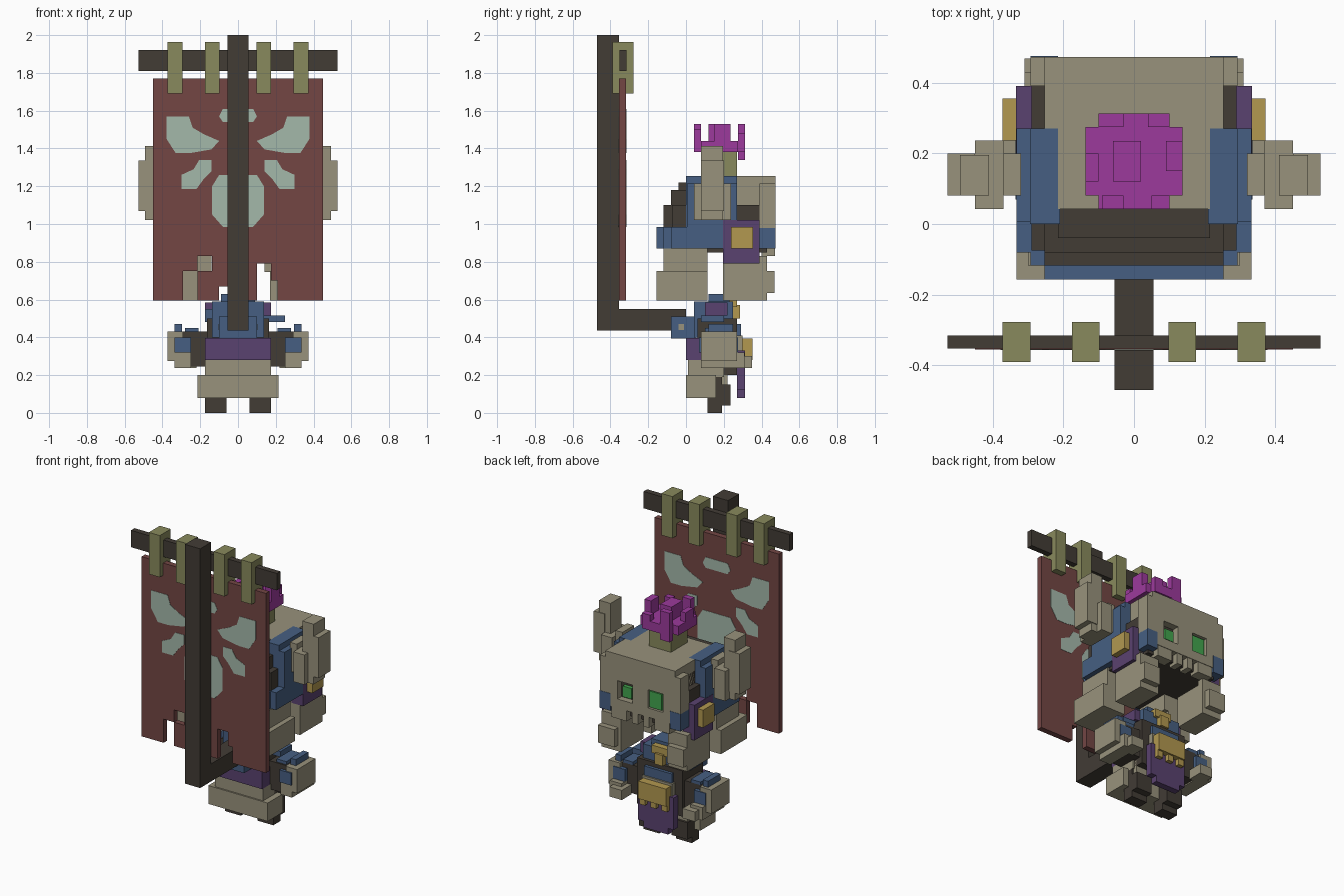
import bpy, bmesh
from mathutils import Vector


def material(name, r, g, b):
    m = bpy.data.materials.new(name)
    lin = [((c / 255 + 0.055) / 1.055) ** 2.4 for c in (r, g, b)]
    m.diffuse_color = (*lin, 1)
    return m


DARK = material("dark_wood", 66, 60, 53)
OLIVE = material("olive_strap", 137, 138, 93)
RED = material("banner_red", 115, 70, 68)
MINT = material("pale_mint", 164, 184, 170)
BONE = material("bone", 152, 146, 124)
BLUE = material("steel_blue", 70, 95, 130)
PURPLE = material("purple_cloth", 90, 66, 112)
GOLD = material("gold", 178, 152, 80)
MAGENTA = material("magenta_hair", 156, 58, 156)
GREEN = material("green_eye", 66, 165, 78)


def finish(name, bm, mat):
    bmesh.ops.recalc_face_normals(bm, faces=bm.faces)
    me = bpy.data.meshes.new(name)
    bm.to_mesh(me)
    bm.free()
    me.materials.append(mat)
    ob = bpy.data.objects.new(name, me)
    bpy.context.collection.objects.link(ob)
    return ob


def blocks(name, mat, *boxes, mirror=False):
    """Each box is x0, x1, y0, y1, z0, z1; mirror repeats it across x."""
    bm = bmesh.new()
    for x0, x1, y0, y1, z0, z1 in boxes:
        for a, b in ([(x0, x1), (-x1, -x0)] if mirror else [(x0, x1)]):
            vs = bmesh.ops.create_cube(bm, size=1)["verts"]
            bmesh.ops.scale(bm, verts=vs, vec=(b - a, y1 - y0, z1 - z0))
            bmesh.ops.translate(bm, verts=vs, vec=((a + b) / 2, (y0 + y1) / 2, (z0 + z1) / 2))
    return finish(name, bm, mat)


def emblem(name, outline, mirror=False):
    """Flat shape let through the banner cloth."""
    bm = bmesh.new()
    for s in ((1, -1) if mirror else (1,)):
        f = bm.faces.new([bm.verts.new((s * x, -0.357, z)) for x, z in outline])
        ext = bmesh.ops.extrude_face_region(bm, geom=[f], use_keep_orig=True)
        vs = [v for v in ext["geom"] if isinstance(v, bmesh.types.BMVert)]
        bmesh.ops.translate(bm, verts=vs, vec=Vector((0, 0.041, 0)))
    finish(name, bm, MINT)


# Banner pole, crossbar and straps
blocks("banner_pole", DARK, (-.055, .055, -.47, -.356, .435, 2), (-.055, .055, -.36, 0, .435, .55))
blocks("crossbar", DARK, (-.528, .528, -.352, -.315, 1.81, 1.92))
blocks("banner_straps", OLIVE, (.097, .175, -.39, -.277, 1.69, 1.963),
       (.293, .372, -.39, -.277, 1.69, 1.963), mirror=True)

# Ragged cloth, built as strips with differing lower ends
strips = [(-.45, -.29, .595), (-.29, -.215, .75), (-.215, -.137, .83), (-.137, -.1, .595),
          (-.1, -.055, .67), (-.055, .1, .595), (.1, .175, .79), (.175, .21, .7), (.21, .45, .595)]
blocks("banner_cloth", RED, (-.215, -.137, -.355, -.318, .595, .75),
       *[(a, b, -.355, -.318, z, 1.77) for a, b, z in strips])
emblem("emblem_upper_wing", [(.378, 1.57), (.26, 1.57), (.24, 1.51), (.18, 1.475), (.1, 1.44),
                             (.14, 1.395), (.255, 1.375), (.33, 1.375), (.378, 1.45)], True)
emblem("emblem_lower_wing", [(.3, 1.185), (.3, 1.26), (.235, 1.29), (.205, 1.34), (.14, 1.34),
                             (.14, 1.28), (.18, 1.24), (.22, 1.185)], True)
emblem("emblem_crest", [(-.08, 1.61), (.08, 1.61), (.1, 1.57), (.08, 1.54), (-.08, 1.54), (-.1, 1.57)])
emblem("emblem_body", [(-.1, 1.26), (.1, 1.26), (.137, 1.2), (.137, 1.05), (.08, .985),
                       (-.08, .985), (-.137, 1.05), (-.137, 1.2)])

# Skull: crown, brow above the eyes, cheeks, nose bridge and teeth
blocks("skull", BONE, (-.215, .215, .043, .435, 1.1, 1.253), (-.215, .215, .4, .473, 1.08, 1.253),
       (-.055, .055, .4, .473, .9, 1.09), (-.215, -.165, .4, .473, .9, 1.09),
       (.165, .215, .4, .473, .9, 1.09), (-.215, .215, .4, .473, .9, .96))
blocks("skull_side", BONE, (.2, .253, .27, .473, 1.1, 1.253), (.2, .293, .39, .473, .98, 1.215), mirror=True)
blocks("teeth", BONE, (.02, .06, .4, .47, .83, .91), (.1, .21, .4, .47, .83, .91), mirror=True)
blocks("eye_sockets", DARK, (.05, .17, .38, .425, .94, 1.1), mirror=True)
blocks("large_eye", GREEN, (-.15, -.06, .42, .465, .965, 1.07))
blocks("small_eye", GREEN, (.075, .14, .42, .455, .975, 1.045))

# Dark hood wrapped round the back of the skull
blocks("hood", DARK, (-.215, .215, -.04, .3, .98, 1.22), (-.253, .253, -.08, .39, .98, 1.18),
       (-.29, .29, -.075, .39, .85, 1.1), (-.253, .253, -.118, .4, .85, 1.1),
       (-.253, .253, .3, .43, .85, 1.06))
blocks("helmet_band", BLUE, (-.253, .253, -.157, -.1, .87, .983), (-.293, .293, -.118, .1, .87, .983),
       (-.332, .332, -.08, .275, .87, .983))
blocks("cheek_band", BLUE, (.215, .293, .39, .475, .87, .983), mirror=True)
blocks("horn_mount", BLUE, (.21, .295, .0, .27, .98, 1.253), (.21, .332, .005, .27, .98, 1.215), mirror=True)
blocks("horns", BONE, (.32, .37, .08, .2, 1.06, 1.25), (.37, .45, .043, .237, 1.02, 1.215),
       (.41, .492, .08, .195, 1.02, 1.413), (.45, .528, .08, .2, 1.07, 1.335), mirror=True)
blocks("shoulder_cuff", PURPLE, (.25, .334, .197, .39, .79, 1.02), mirror=True)
blocks("shoulder_stud", GOLD, (.32, .372, .237, .355, .87, .985), mirror=True)

# Hanging fists, front pair and rear pair
blocks("front_fists", BONE, (.17, .31, .197, .39, .595, .8), (.19, .31, .3, .468, .635, .75),
       (.17, .31, .39, .43, .595, .83), mirror=True)
blocks("rear_fists", BONE, (.14, .3, -.118, .115, .745, .87), (.17, .333, -.157, .115, .595, .75), mirror=True)

# Topknot with tied base and spikes
blocks("topknot_tie", OLIVE, (-.08, .08, .1, .27, 1.25, 1.39))
blocks("topknot", MAGENTA, (-.1, .1, .043, .313, 1.38, 1.44), (-.137, .137, .08, .275, 1.38, 1.44),
       (-.09, -.03, .043, .08, 1.4, 1.53), (.05, .1, .043, .08, 1.4, 1.5),
       (-.06, .02, .12, .235, 1.4, 1.53), (-.137, -.1, .12, .2, 1.4, 1.5),
       (.09, .137, .15, .235, 1.4, 1.53), (-.1, -.03, .275, .313, 1.34, 1.53),
       (.04, .1, .275, .313, 1.38, 1.48))

# Torso and its armour
blocks("torso", DARK, (-.165, .165, .06, .27, .2, .5))
blocks("chest_armour", BLUE, (-.137, .137, .043, .25, .4, .59), (-.09, .09, .12, .23, .55, .63),
       (-.175, -.12, .08, .2, .48, .55), (.12, .25, .08, .2, .48, .515),
       (-.1, .1, .25, .29, .4, .47))
blocks("collar_cloth", PURPLE, (-.175, .175, .1, .22, .515, .585))
blocks("collar_gem", GOLD, (-.06, .06, .18, .27, .56, .61), (-.03, .03, .24, .285, .5, .57))
blocks("pole_bracket", BLUE, (-.1, .1, -.08, .05, .395, .51))
blocks("bracket_pins", BONE, (.09, .104, -.04, -.01, .44, .47), mirror=True)
blocks("back_sash", PURPLE, (-.175, .175, .0, .08, .28, .397))
blocks("belly", BONE, (-.11, .11, .25, .3, .3, .41))
blocks("belt_roll", BONE, (-.215, .215, .0, .16, .08, .2), (-.175, .175, .01, .2, .19, .28))
blocks("belt_buckle", GOLD, (-.1, .1, .29, .352, .28, .395), (-.1, -.06, .3, .34, .24, .29),
       (-.02, .02, .3, .34, .24, .29), (.06, .1, .3, .34, .24, .29))
blocks("loincloth", PURPLE, (-.13, .13, .27, .313, .12, .33), (-.09, .09, .27, .313, .08, .13))

# Arms with hands and bracers
blocks("arms", DARK, (.15, .333, .09, .25, .245, .43), mirror=True)
blocks("hands", BONE, (.29, .372, .08, .27, .275, .43), (.25, .335, .08, .31, .237, .32),
       (.22, .31, .25, .35, .237, .3), mirror=True)
blocks("bracers", BLUE, (.25, .335, .07, .275, .32, .4), (.297, .335, .12, .25, .4, .47),
       (.21, .28, .1, .25, .4, .45), mirror=True)

# Legs and boots
blocks("legs", DARK, (.06, .175, .115, .19, 0, .24), (.06, .175, .115, .235, .04, .15), mirror=True)
blocks("knee_guards", BONE, (.07, .165, .17, .22, .14, .24), mirror=True)
